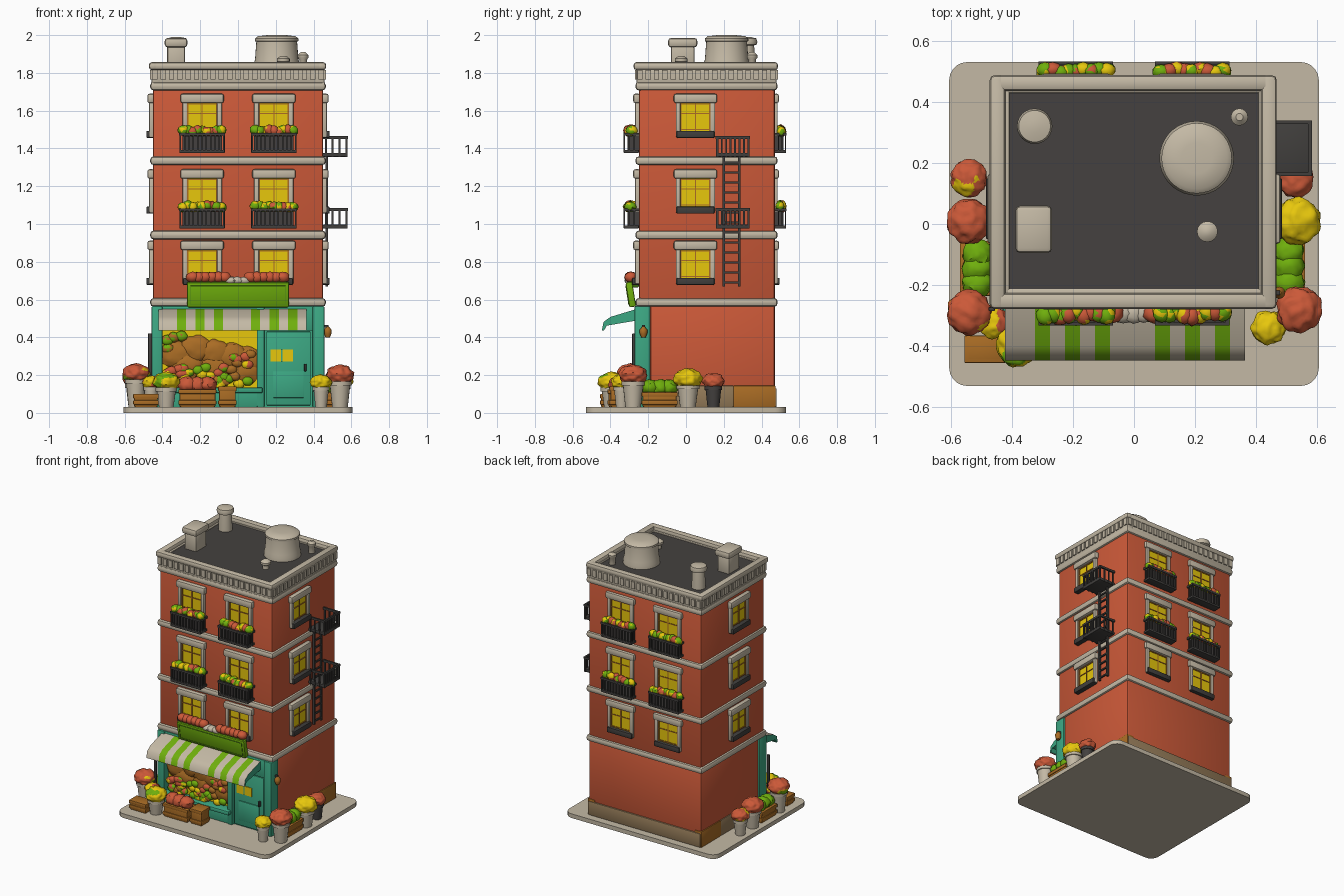
import bpy, bmesh, math, random
from mathutils import Matrix, Vector, noise

if "Cube" in bpy.data.objects:
    bpy.data.objects.remove(bpy.data.objects["Cube"])

random.seed(4)
COL = {"cream stone": (.55, .485, .375), "brick red": (.60, .10, .04), "teal paint": (.045, .385, .225),
       "roof grey": (.058, .053, .05), "iron black": (.052, .049, .046), "leaf green": (.16, .43, .004),
       "warm yellow": (.84, .60, .004), "wood brown": (.40, .15, .018), "dark green": (.09, .28, .01),
       "taupe plinth": (.30, .20, .10)}
MATS = []
for n, c in COL.items():
    m = bpy.data.materials.new(n)
    m.diffuse_color = (*c, 1)
    m.use_nodes = True
    m.node_tree.nodes["Principled BSDF"].inputs["Base Color"].default_value = m.diffuse_color
    MATS.append(m)
CREAM, BRICK, TEAL, ROOF, IRON, GREEN, YELLOW, WOOD, DARKGREEN, TAUPE = range(10)
I = Matrix.Identity(4)


def finish(name, bm):
    bmesh.ops.recalc_face_normals(bm, faces=bm.faces)
    me = bpy.data.meshes.new(name)
    bm.to_mesh(me)
    bm.free()
    for m in MATS:
        me.materials.append(m)
    me.shade_smooth()
    me.set_sharp_from_angle(angle=math.radians(42))
    bpy.context.collection.objects.link(bpy.data.objects.new(name, me))


def box(bm, x, y, z, mat, M=I, bev=0.0):
    """Box from (min, max) ranges, optionally with rounded edges."""
    c = [(a + b) / 2 for a, b in (x, y, z)]
    s = [abs(b - a) for a, b in (x, y, z)]
    T = M @ Matrix.Translation(c) @ Matrix.Diagonal((*s, 1))
    vs = bmesh.ops.create_cube(bm, size=1, matrix=T)["verts"]
    for f in {f for v in vs for f in v.link_faces}:
        f.material_index = mat
    if bev:
        es = list({e for v in vs for e in v.link_edges})
        bmesh.ops.bevel(bm, geom=es, offset=min(bev, min(s) * .45), segments=2, profile=.5,
                        affect='EDGES', clamp_overlap=True, material=-1)


def lathe(bm, prof, x, y, mat, n=24):
    rings = [[bm.verts.new((x + r * math.cos(2 * math.pi * i / n), y + r * math.sin(2 * math.pi * i / n), z))
              for i in range(n)] for r, z in prof]
    fs = [bm.faces.new((a[i], a[(i + 1) % n], b[(i + 1) % n], b[i]))
          for a, b in zip(rings, rings[1:]) for i in range(n)]
    fs += [bm.faces.new(rings[0]), bm.faces.new(rings[-1])]
    for f in fs:
        f.material_index = mat


def blob(bm, c, r, mats, sub=3, M=I, amp=.16):
    """Lumpy foliage ball; noise decides which colour each face gets."""
    off = Vector([random.uniform(-50, 50) for _ in range(3)])
    vs = bmesh.ops.create_icosphere(bm, subdivisions=sub, radius=1)["verts"]
    for f in {f for v in vs for f in v.link_faces}:
        k = noise.noise(f.calc_center_median() * .9 - off)
        f.material_index = mats[0] if k < .08 else mats[len(mats) // 2] if k < .25 else mats[-1]
    for v in vs:
        p = v.co * (1 + amp * noise.noise(v.co * 2.6 + off))
        v.co = M @ (Vector(c) + Vector((p.x * r[0], p.y * r[1], p.z * r[2])))


def ring(bm, x, y, z, w, mat, bev):
    """Rectangular ring of four bars."""
    for a, b in (((x[0], x[0] + w), y), ((x[1] - w, x[1]), y), (x, (y[0], y[0] + w)), (x, (y[1] - w, y[1]))):
        box(bm, a, b, z, mat, bev=bev)


# pavement
bm = bmesh.new()
box(bm, (-.605, .605), (-.53, .53), (0, .03), CREAM)
es = [e for e in bm.edges if abs(e.verts[0].co.z - e.verts[1].co.z) > .01]
bmesh.ops.bevel(bm, geom=es, offset=.06, segments=5, profile=.5, affect='EDGES', material=-1)
finish("pavement", bm)

# brick walls and plinth
bm = bmesh.new()
box(bm, (-.45, .45), (-.25, .47), (.56, 1.78), BRICK, bev=.012)
box(bm, (-.45, .45), (-.19, .47), (.03, .58), BRICK, bev=.012)
finish("brick_walls", bm)
bm = bmesh.new()
box(bm, (-.45, .45), (.40, .48), (.03, .13), TAUPE, bev=.006)
for s in (-1, 1):
    box(bm, (s * .40, s * .457), (.25, .475), (.03, .145), WOOD, bev=.006)
    box(bm, (s * .40, s * .456), (-.10, .252), (.03, .145), TAUPE, bev=.006)
finish("plinth", bm)

# floor bands, cornice, dentils and roof
bm = bmesh.new()
for z in (.585, .942, 1.335, 1.73):
    box(bm, (-.465, .465), (-.268, .485), (z - .023, z + .023), CREAM, bev=.018)
finish("floor_bands", bm)
bm = bmesh.new()
ring(bm, (-.457, .457), (-.262, .478), (1.74, 1.83), .05, CREAM, .005)
ring(bm, (-.472, .467), (-.278, .487), (1.815, 1.857), .052, CREAM, .016)
for i in range(21):
    x = -.44 + i * .044
    for y in (-.262, .477):
        box(bm, (x - .014, x + .014), (y - .009, y + .009), (1.765, 1.815), CREAM)
for i in range(17):
    y = -.244 + i * .044
    for x in (-.457, .456):
        box(bm, (x - .009, x + .009), (y - .014, y + .014), (1.765, 1.815), CREAM)
finish("cornice", bm)
bm = bmesh.new()
box(bm, (-.43, .43), (-.24, .45), (1.75, 1.825), ROOF)
finish("roof_deck", bm)

# roof furniture
bm = bmesh.new()
lathe(bm, [(.122, 1.81), (.122, 1.85), (.115, 1.87), (.108, 1.965), (.115, 1.968), (.115, 1.982),
           (.10, 1.994), (.05, 2.0)], .205, .215, CREAM, 36)
finish("water_tank", bm)
bm = bmesh.new()
lathe(bm, [(.048, 1.81), (.042, 1.93), (.04, 1.945), (.055, 1.95), (.058, 1.965), (.052, 1.983), (.02, 1.99)],
      -.325, .32, CREAM)
lathe(bm, [(.022, 1.81), (.02, 1.87), (.028, 1.88), (.028, 1.895), (.012, 1.91)], .345, .35, CREAM, 16)
lathe(bm, [(.022, 1.81), (.02, 1.85), (.034, 1.86), (.034, 1.875), (.015, 1.89)], .24, -.025, CREAM, 16)
finish("roof_vents", bm)
bm = bmesh.new()
box(bm, (-.375, -.28), (-.08, .045), (1.81, 1.95), CREAM, bev=.012)
box(bm, (-.388, -.268), (-.095, .06), (1.935, 1.985), CREAM, bev=.016)
finish("chimney", bm)


# windows: local frame has the wall at y=0 facing -y, z=0 at the lintel top
def window(name, M, balcony):
    bm = bmesh.new()
    box(bm, (-.115, .115), (-.03, .01), (-.05, 0), CREAM, M, .012)
    for s in (-1, 1):
        box(bm, (s * .079, s * .104), (-.02, .01), (-.23, -.03), CREAM, M, .006)
    box(bm, (-.082, .082), (-.004, .004), (-.22, -.04), YELLOW, M)
    for x in (-.076, 0, .076):
        box(bm, (x - .003, x + .003), (-.010, 0), (-.21, -.045), WOOD, M)
    for z in (-.054, -.105, -.19):
        box(bm, (-.076, .076), (-.009, 0), (z - .003, z + .003), WOOD, M)
    box(bm, (-.1, .1), (-.035, .01), (-.235, -.197), IRON, M, .006)
    if balcony:
        box(bm, (-.12, .12), (-.08, .0), (-.315, -.298), IRON, M, .004)
        box(bm, (-.105, .105), (-.06, .0), (-.30, -.225), ROOF, M)
        box(bm, (-.122, .122), (-.082, -.070), (-.222, -.207), IRON, M)
        for s in (-1, 1):
            box(bm, (s * .11, s * .122), (-.082, 0), (-.222, -.207), IRON, M)
            for y in (-.05, -.025):
                box(bm, (s * .113, s * .12), (y - .004, y + .004), (-.3, -.21), IRON, M)
        for i in range(11):
            x = -.115 + i * .023
            box(bm, (x - .004, x + .004), (-.080, -.072), (-.3, -.21), IRON, M)
        # overlapping clumps: green at the ends, red and yellow in the middle
        for i in range(9):
            cols = [GREEN, YELLOW] if i in (0, 1, 8) else random.choice(([BRICK], [BRICK, YELLOW], [YELLOW, GREEN],
                                                                         [GREEN, BRICK]))
            blob(bm, (-.1 + i * .025, -.042 + random.uniform(-.01, .01), -.197 + random.uniform(-.006, .006)),
                 (.03, .032, .028), cols, 2, M)
    finish(name, bm)


for fl, zt in enumerate((.912, 1.29, 1.69)):
    for side, ang, spots in (("front", 0, ((-.19, -.25), (.19, -.25))), ("right", 90, ((.45, .05),)),
                             ("back", 180, ((-.19, .47), (.19, .47))), ("left", -90, ((-.45, .05),))):
        for i, (x, y) in enumerate(spots):
            M = Matrix.Translation((x, y, zt)) @ Matrix.Rotation(math.radians(ang), 4, 'Z')
            if side == "back":
                M = M @ Matrix.Diagonal((1, .75, 1, 1))
            window(f"{side}_window_{fl + 1}_{i + 1}", M, fl > 0 and side in ("front", "back"))

# fire escape
bm = bmesh.new()
for z in (.975, 1.355):
    box(bm, (.45, .58), (.163, .333), (z, z + .022), IRON, bev=.004)
    box(bm, (.57, .582), (.16, .335), (z + .095, z + .11), IRON)
    for y in (.163, .333):
        box(bm, (.45, .582), (y - .006, y + .006), (z + .095, z + .11), IRON)
    for i in range(8):
        y = .166 + i * .0235
        box(bm, (.572, .58), (y - .005, y + .005), (z, z + .1), IRON)
    for x in (.465, .50, .537, .574):
        for y in (.164, .332):
            box(bm, (x - .005, x + .005), (y - .004, y + .004), (z, z + .1), IRON)
for y in (.2, .282):
    box(bm, (.462, .476), (y - .006, y + .006), (.67, 1.36), IRON)
for i in range(13):
    z = .69 + i * .053
    box(bm, (.464, .474), (.2, .282), (z - .005, z + .005), IRON)
finish("fire_escape", bm)

# shop front
bm = bmesh.new()
for x in ((-.457, -.40), (.395, .457)):
    box(bm, x, (-.272, -.19), (.03, .565), TEAL, bev=.006)
box(bm, (.10, .14), (-.268, -.18), (.03, .565), TEAL, bev=.006)
box(bm, (-.42, .42), (-.262, -.18), (.435, .565), TEAL, bev=.004)
box(bm, (-.42, .12), (-.262, -.18), (.03, .13), TEAL, bev=.004)
box(bm, (-.43, .13), (-.295, -.2), (.105, .135), TEAL, bev=.008)
finish("shop_front", bm)
bm = bmesh.new()
box(bm, (.12, .41), (-.24, -.18), (.03, .44), TEAL)
box(bm, (.15, .385), (-.256, -.22), (.04, .43), TEAL, bev=.005)
box(bm, (.172, .292), (-.26, -.25), (.272, .335), YELLOW)
box(bm, (.228, .236), (-.264, -.25), (.272, .335), TEAL)
box(bm, (.185, .35), (-.262, -.25), (.08, .22), TEAL, bev=.004)
box(bm, (.35, .362), (-.275, -.25), (.22, .26), IRON, bev=.004)
finish("shop_door", bm)

# shop window display: backdrop, big brown arrangements, flowers
bm = bmesh.new()
box(bm, (-.41, .11), (-.225, -.18), (.12, .44), YELLOW)
for x, z in ((-.33, .31), (-.22, .34), (-.12, .32), (-.03, .30), (.05, .28), (-.27, .25), (-.12, .24), (.03, .22)):
    blob(bm, (x, -.225, z), (.085, .03, .07), [WOOD], 3)
for x, z in ((-.375, .385), (-.34, .40), (-.37, .34), (-.30, .405)):
    blob(bm, (x, -.235, z), (.034, .022, .028), [GREEN, WOOD], 2)
for i in range(50):
    x = random.uniform(-.375, .075)
    blob(bm, (x, -.246, random.uniform(.14, .24 if x < -.05 else .31)), (.03, .018, .025),
         random.choice(([BRICK], [GREEN], [GREEN, YELLOW], [YELLOW], [WOOD], [BRICK, GREEN])), 2)
finish("shop_display", bm)

# striped awning: striped top, teal ends and underside
bm = bmesh.new()
prof = [(-.255, .552), (-.40, .508), (-.436, .482), (-.446, .436), (-.434, .436), (-.42, .462), (-.255, .49)]
N, w = 16, .785 / 16
for i in range(N):
    x0 = -.422 + i * w
    a, b = ([bm.verts.new((x, y, z)) for y, z in prof] for x in (x0, x0 + w))
    fs = [bm.faces.new(a), bm.faces.new(b)]
    fs += [bm.faces.new((a[k], a[k - 1], b[k - 1], b[k])) for k in range(len(prof))]
    for k, f in enumerate(fs):
        stripe = GREEN if i in (2, 4, 6, 10, 12, 14) else CREAM
        f.material_index = stripe if k in (3, 4, 5, 6) else TEAL
finish("awning", bm)

# blank sign with flower trough
bm = bmesh.new()
S = Matrix.Translation((0, -.292, .625)) @ Matrix.Rotation(math.radians(9), 4, 'X')
box(bm, (-.27, .27), (-.018, .018), (-.065, .068), GREEN, S, .008)
for s in (-1, 1):
    box(bm, (s * .248, s * .252), (-.021, 0), (-.05, .052), DARKGREEN, S)
    box(bm, (-.252, .252), (-.021, 0), (s * .05 - .002, s * .05 + .002), DARKGREEN, S)
box(bm, (-.26, .26), (-.31, -.25), (.665, .695), DARKGREEN, bev=.004)
for i in range(15):
    x = -.24 + i * .034
    mid = abs(x) < .06
    blob(bm, (x, -.292, .70 if mid else .718), (.036, .034, .022 if mid else .03),
         [CREAM] if mid else [BRICK], 2)
finish("shop_sign", bm)

# wall lamp and downpipe
bm = bmesh.new()
box(bm, (.45, .478), (-.232, -.218), (.452, .464), IRON)
lathe(bm, [(.012, .40), (.02, .42), (.02, .44), (.006, .458)], .475, -.225, WOOD, 12)
box(bm, (-.476, -.455), (-.285, -.272), (.18, .42), IRON, bev=.003)
finish("wall_lamp", bm)

# potted bushes: x, y, bush radius, bush centre height, colours, pot colour
pots = [(-.54, -.29, .072, .208, [BRICK, YELLOW, GREEN], CREAM), (-.38, -.395, .07, .165, [YELLOW, GREEN], CREAM),
        (-.46, -.325, .05, .16, [YELLOW, BRICK], CREAM), (-.54, .01, .072, .185, [BRICK], CREAM),
        (-.54, .15, .06, .168, [BRICK, YELLOW], CREAM), (.54, -.28, .075, .20, [BRICK], CREAM),
        (.44, -.34, .055, .162, [YELLOW], CREAM), (.535, .01, .075, .18, [YELLOW], CREAM),
        (.53, .145, .057, .168, [BRICK], ROOF)]
for i, (x, y, r, z, cols, pot) in enumerate(pots):
    bm = bmesh.new()
    t = z - r * .45
    lathe(bm, [(r * .55, .03), (r * .72, t - .02), (r * .82, t - .02), (r * .82, t), (r * .6, t)], x, y, pot, 20)
    blob(bm, (x, y, z), (r, r, r * .72), cols, 4)
    finish(f"potted_bush_{i + 1}", bm)

# wooden crates and flower boxes: x range, y range, top, colours
crates = [((-.55, -.425), (-.45, -.37), .10, None), ((-.31, -.12), (-.41, -.31), .125, [BRICK]),
          ((-.10, -.012), (-.40, -.31), .14, None), ((-.565, -.46), (-.23, -.06), .11, [GREEN]),
          ((.46, .555), (-.23, -.05), .11, [GREEN])]
for i, (x, y, t, cols) in enumerate(crates):
    bm = bmesh.new()
    box(bm, x, y, (.03, t), WOOD, bev=.008)
    for z in (.055, t - .012):
        box(bm, (x[0] - .005, x[1] + .005), (y[0] - .005, y[1] + .005), (z - .012, z + .012), WOOD, bev=.004)
    cx, cy, rx, ry = sum(x) / 2, sum(y) / 2, (x[1] - x[0]) / 2, (y[1] - y[0]) / 2
    for k in (-.55, 0, .55) if cols else ():
        along = (k * rx, 0) if rx > ry else (0, k * ry)
        blob(bm, (cx + along[0], cy + along[1], t + .025), (.05, .05, .042), cols, 3)
    finish(f"wooden_crate_{i + 1}", bm)
